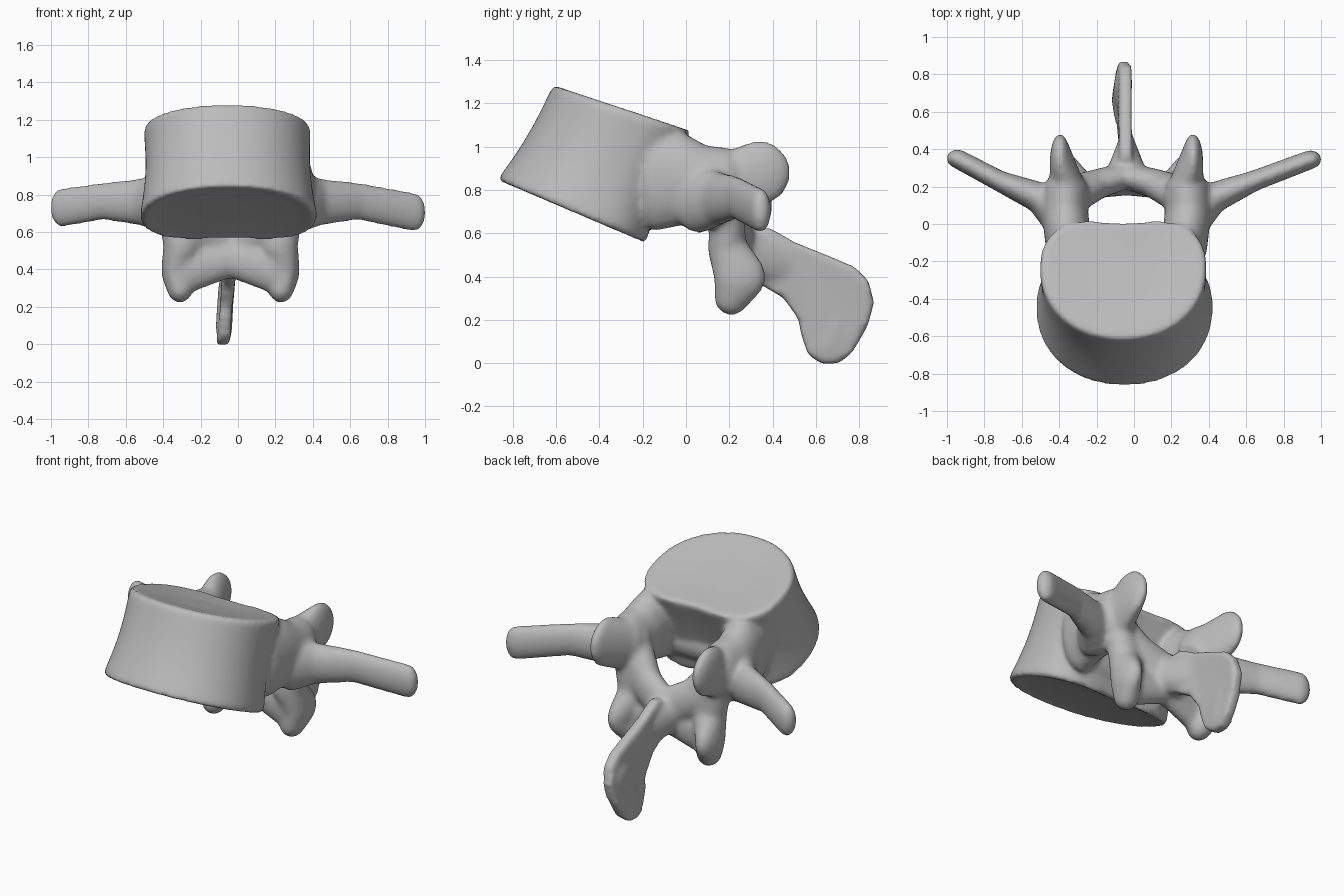
import bpy, bmesh, math
from mathutils import Vector

cube = bpy.data.objects.get("Cube")
if cube:
    bpy.data.objects.remove(cube)

MID = -0.04           # sagittal plane of the bone
total = bmesh.new()   # every part is gathered here, then fused


def gather(bm):
    bmesh.ops.recalc_face_normals(bm, faces=bm.faces)
    mesh = bpy.data.meshes.new("part")
    bm.to_mesh(mesh)
    bm.free()
    total.from_mesh(mesh)
    bpy.data.meshes.remove(mesh)


def limb(*beads):
    """Solid skin over a chain of ellipsoids, each (centre, radii)."""
    for pair in zip(beads, beads[1:]):
        bm = bmesh.new()
        for centre, radii in pair:
            ball = bmesh.ops.create_icosphere(bm, subdivisions=3, radius=1)["verts"]
            for v in ball:
                v.co = Vector(centre) + v.co * Vector(radii)
        bmesh.ops.delete(bm, geom=bm.edges[:], context='EDGES_FACES')
        hull = bmesh.ops.convex_hull(bm, input=bm.verts[:])
        loose = {g for g in hull["geom_interior"] + hull["geom_unused"]
                 if isinstance(g, bmesh.types.BMVert)}
        bmesh.ops.delete(bm, geom=list(loose), context='VERTS')
        gather(bm)


def drum():
    """Body lofted along a leaning axis: round front, squarer notched back."""
    bm = bmesh.new()
    low, high = Vector((-0.05, -0.515, 0.69)), Vector((-0.058, -0.28, 1.176))
    steps, sides = 10, 64
    # (height along axis, scale): dished cap, wall, dished cap
    rows = [(0.05, 0.4), (0.03, 0.8), (0.0, 0.97)]
    rows += [(0.03 + 0.94 * i / steps, 1 - 0.04 * math.sin(math.pi * i / steps))
             for i in range(steps + 1)]
    rows += [(1.0, 0.98), (0.99, 0.8), (0.97, 0.4)]
    rings = []
    for t, s in rows:
        along = Vector((0, 0.66, -0.28 + 0.06 * t)).normalized()
        wide, deep = 0.475 - 0.03 * t, 0.39 - 0.04 * t
        ring = []
        for k in range(sides):
            a = math.tau * k / sides
            c, d = math.cos(a), math.sin(a)
            power = 0.75 if d > 0 else 0.95
            u = math.copysign(abs(c) ** power, c)
            v = math.copysign(abs(d) ** power, d)
            if v > 0:
                v -= 0.14 * v * math.exp(-(u / 0.5) ** 2)
            reach = deep - 0.05 if v > 0 else deep + 0.05
            p = low.lerp(high, t) + along * (0.05 + v * reach) * s
            p.x += u * wide * s
            ring.append(bm.verts.new(p))
        rings.append(ring)
    for a, b in zip(rings, rings[1:]):
        for k in range(sides):
            j = (k + 1) % sides
            bm.faces.new((a[k], a[j], b[j], b[k]))
    bm.faces.new(rings[0])
    bm.faces.new(rings[-1])
    gather(bm)


def spine_blade():
    """Side outline of the rear blade, thickened and leaning to one side."""
    outline = [(0.22, 0.59), (0.38, 0.63), (0.5, 0.56), (0.65, 0.5), (0.78, 0.445),
               (0.845, 0.38), (0.87, 0.28), (0.84, 0.17), (0.77, 0.05), (0.71, 0.0),
               (0.63, -0.005), (0.565, 0.035), (0.535, 0.12), (0.515, 0.21),
               (0.45, 0.3), (0.35, 0.36), (0.22, 0.4)]
    bm = bmesh.new()
    face = bm.faces.new([bm.verts.new((-0.035, y, z)) for y, z in outline])
    out = bmesh.ops.extrude_face_region(bm, geom=[face])["geom"]
    for v in out:
        if isinstance(v, bmesh.types.BMVert):
            v.co.x += 0.07
    for v in bm.verts:
        v.co.x += -0.045 - 0.1 * max(0, 0.35 - v.co.z)
    gather(bm)


drum()
spine_blade()
# Thick lower lobe of the blade and its swept root
limb(((-0.075, 0.66, 0.09), (0.045, 0.08, 0.08)), ((-0.065, 0.74, 0.28), (0.042, 0.1, 0.1)))
limb(((MID, 0.25, 0.51), (0.12, 0.06, 0.13)), ((-0.04, 0.44, 0.46), (0.042, 0.05, 0.1)))
# Swelling low on the rear wall of the body
limb(((MID - 0.22, -0.19, 0.74), (0.15, 0.08, 0.1)), ((MID + 0.22, -0.19, 0.74), (0.15, 0.08, 0.1)))

for s in (-1, 1):
    def at(x, y, z):
        return (MID + s * x, y, z)
    # Pedicle, flowing out of the body's rear corner
    limb((at(0.31, -0.14, 0.85), (0.12, 0.1, 0.24)),
         (at(0.32, -0.02, 0.85), (0.125, 0.09, 0.215)),
         (at(0.33, 0.08, 0.82), (0.125, 0.09, 0.19)),
         (at(0.325, 0.19, 0.82), (0.12, 0.08, 0.175)))
    # Upper joint process, with its facet running in to the canal wall
    limb((at(0.32, 0.22, 0.83), (0.09, 0.08, 0.16)),
         (at(0.355, 0.34, 0.88), (0.055, 0.145, 0.15)))
    limb((at(0.26, 0.14, 0.8), (0.07, 0.07, 0.14)),
         (at(0.34, 0.32, 0.86), (0.05, 0.1, 0.12)))
    # Lamina, rounding off the rear corner of the canal
    limb((at(0.29, 0.15, 0.76), (0.12, 0.09, 0.13)),
         (at(0.17, 0.21, 0.62), (0.1, 0.08, 0.12)),
         (at(0.0, 0.26, 0.53), (0.08, 0.07, 0.12)))
    # Strut down to the lower joint process
    limb((at(0.29, 0.19, 0.7), (0.1, 0.08, 0.1)),
         (at(0.26, 0.19, 0.53), (0.1, 0.09, 0.1)),
         (at(0.305, 0.25, 0.4), (0.065, 0.12, 0.12)),
         (at(0.27, 0.21, 0.3), (0.07, 0.08, 0.08)))
    # Web between the lower processes
    limb((at(0.24, 0.2, 0.4), (0.11, 0.07, 0.13)),
         (at(0.02, 0.22, 0.45), (0.08, 0.07, 0.1)))
    # Transverse process, tip positions differ a little by side
    tip = (-0.945, 0.35, 0.73) if s < 0 else (0.945, 0.345, 0.705)
    limb((at(0.38, 0.06, 0.76), (0.08, 0.13, 0.16)),
         (at(0.48, 0.145, 0.76), (0.06, 0.085, 0.125)),
         (at(0.68, 0.23, 0.765), (0.06, 0.055, 0.1)),
         (tip, (0.06, 0.05, 0.105)))

# Fuse into one softly rounded bone
mesh = bpy.data.meshes.new("vertebra")
total.to_mesh(mesh)
total.free()
bone = bpy.data.objects.new("vertebra", mesh)
bpy.context.collection.objects.link(bone)

mat = bpy.data.materials.new("bone grey")
mat.use_nodes = True
grey = (0.5, 0.5, 0.5, 1)
mat.diffuse_color = grey
mat.node_tree.nodes["Principled BSDF"].inputs["Base Color"].default_value = grey
mesh.materials.append(mat)

remesh = bone.modifiers.new("fuse", 'REMESH')
remesh.mode = 'VOXEL'
remesh.voxel_size = 0.014
remesh.use_smooth_shade = True
soften = bone.modifiers.new("soften", 'SMOOTH')
soften.factor = 0.5
soften.iterations = 16
